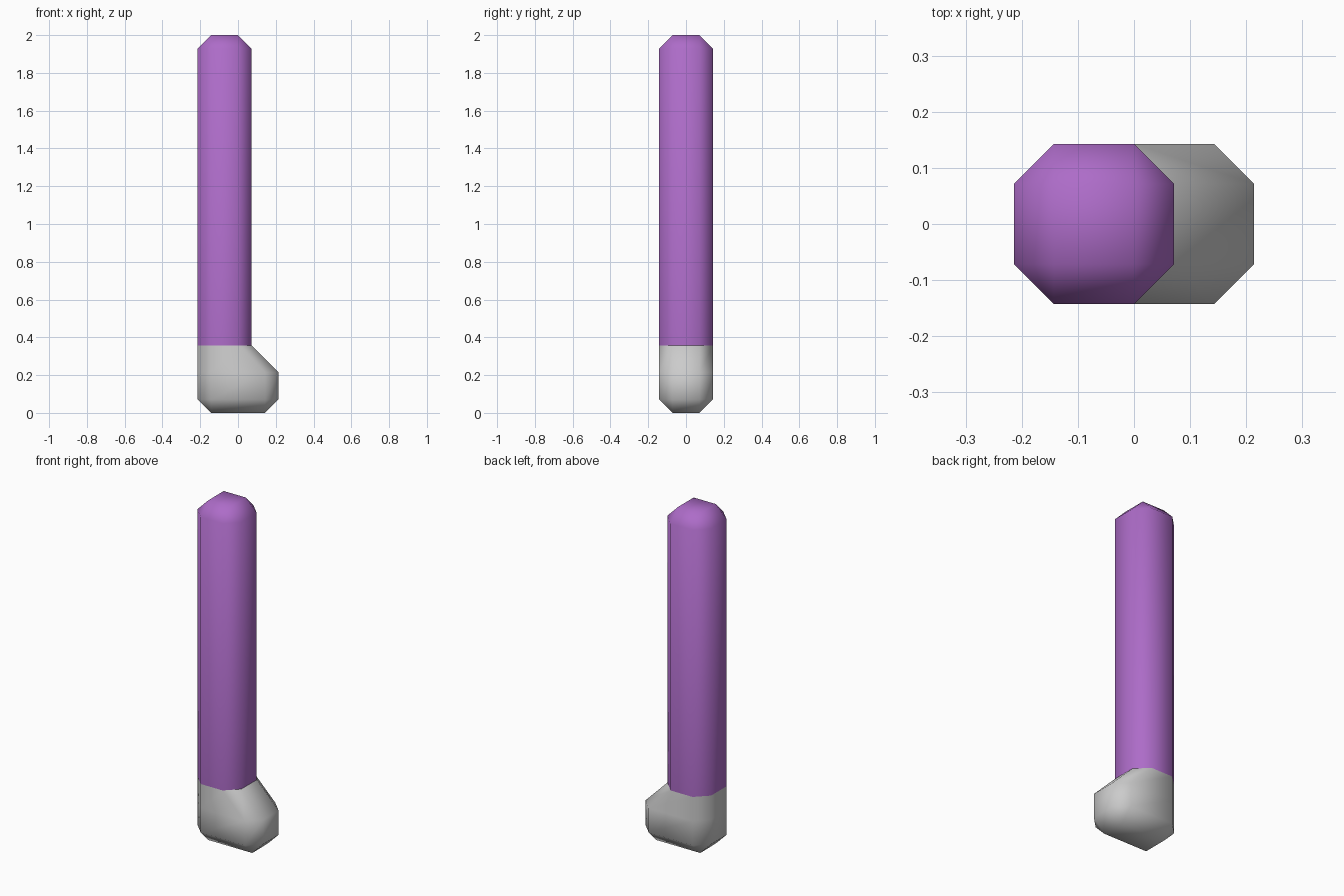
import bpy, bmesh

if "Cube" in bpy.data.objects:
    bpy.data.objects.remove(bpy.data.objects["Cube"])

U = 1 / 14  # chamfer size, the module of the whole model


def ring(x0, x1, hy, z, c):
    """Chamfered rectangle outline, counter-clockwise; c = 0 gives a plain one."""
    pts = [(x0 + c, -hy), (x1 - c, -hy), (x1, -hy + c), (x1, hy - c),
           (x1 - c, hy), (x0 + c, hy), (x0, hy - c), (x0, -hy + c)]
    return [(x, y, z) for x, y in pts]


def loft(name, rings, cap_bottom=False, cap_top=False):
    bm = bmesh.new()
    loops = [[bm.verts.new(p) for p in r] for r in rings]
    for a, b in zip(loops, loops[1:]):
        for i in range(8):
            j = (i + 1) % 8
            bm.faces.new((a[i], a[j], b[j], b[i]))
    if cap_bottom:
        bm.faces.new(loops[0][::-1])
    if cap_top:
        bm.faces.new(loops[-1])
    # plain end rings collapse to four corners
    bmesh.ops.remove_doubles(bm, verts=bm.verts, dist=1e-5)
    bmesh.ops.recalc_face_normals(bm, faces=bm.faces)
    for f in bm.faces:
        f.smooth = True
    mesh = bpy.data.meshes.new(name)
    bm.to_mesh(mesh)
    bm.free()
    obj = bpy.data.objects.new(name, mesh)
    bpy.context.collection.objects.link(obj)
    return obj


# Grey foot with a sloped toe on +x
loft("foot", [
    ring(-2 * U, 2 * U, U, 0, 0),
    ring(-3 * U, 3 * U, 2 * U, U, U),
    ring(-3 * U, 3 * U, 2 * U, 3 * U, U),
    ring(-3 * U, U, 2 * U, 5 * U, U),
], cap_bottom=True)

# Purple octagonal shaft with a chamfered top
shaft = loft("shaft", [
    ring(-3 * U, U, 2 * U, 5 * U, U),
    ring(-3 * U, U, 2 * U, 2 - U, U),
    ring(-2 * U, 0, U, 2, 0),
], cap_top=True)

purple = bpy.data.materials.new("purple")
purple.diffuse_color = (0.42, 0.15, 0.58, 1)
purple.use_nodes = True
purple.node_tree.nodes["Principled BSDF"].inputs["Base Color"].default_value = purple.diffuse_color
shaft.data.materials.append(purple)
